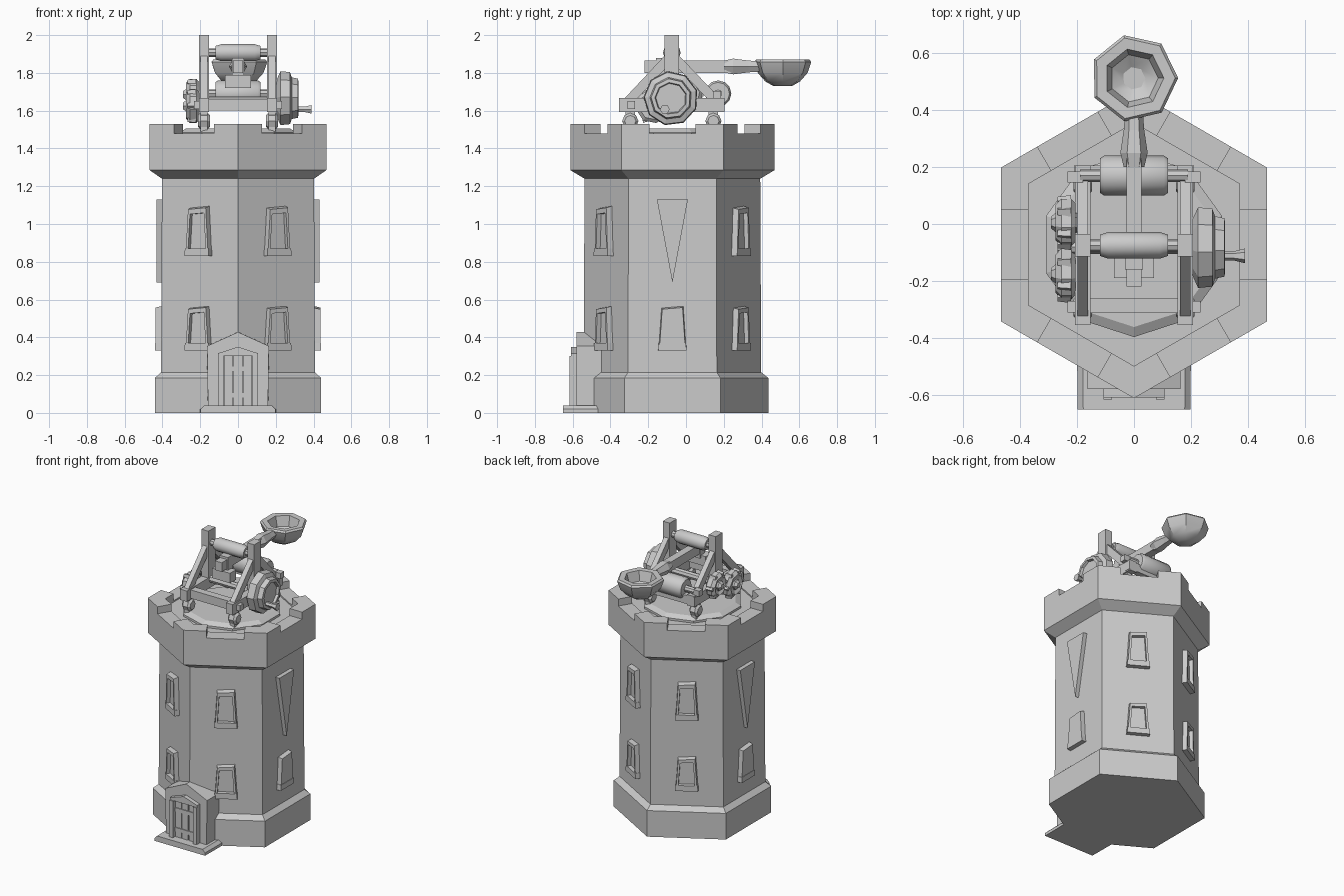
import bpy, bmesh
from math import pi, cos, sin, radians
from mathutils import Matrix, Vector

if "Cube" in bpy.data.objects:
    bpy.data.objects.remove(bpy.data.objects["Cube"])

CY = -0.072                      # tower axis in y
COS30 = cos(pi / 6)
# local x/y/z -> world y/z/x, so local z points out of a wall
OUT = Matrix(((0, 0, 1, 0), (1, 0, 0, 0), (0, 1, 0, 0), (0, 0, 0, 1)))


def finish(name, bm, smooth=None):
    bmesh.ops.recalc_face_normals(bm, faces=bm.faces)
    me = bpy.data.meshes.new(name)
    bm.to_mesh(me)
    bm.free()
    if smooth:
        me.shade_smooth()
        me.set_sharp_from_angle(angle=radians(smooth))
    ob = bpy.data.objects.new(name, me)
    bpy.context.collection.objects.link(ob)
    return ob


def loft(name, profile, n, mat, rot=0.0, smooth=None):
    """Stack n-sided rings (radius, height) along local z and cap both ends."""
    bm = bmesh.new()
    rings = [[bm.verts.new(mat @ Vector((r * cos(rot + 2 * pi * i / n), r * sin(rot + 2 * pi * i / n), z)))
              for i in range(n)] for r, z in profile]
    for a, b in zip(rings, rings[1:]):
        for i in range(n):
            j = (i + 1) % n
            bm.faces.new((a[i], a[j], b[j], b[i]))
    bm.faces.new(rings[0])
    bm.faces.new(rings[-1])
    return finish(name, bm, smooth)


def prism(name, pts, z0, z1, mat=Matrix(), taper=0.0, inset=0.0, recess=0.0):
    """Extrude a 2D outline along local z; the far face may shrink and be recessed."""
    bm = bmesh.new()
    c = sum((Vector(p) for p in pts), Vector((0, 0))) / len(pts)
    rings = []
    layers = [(z0, 0), (z1, taper)]
    if inset:
        layers += [(z1, taper + inset), (z1 - recess, taper + inset)]
    for z, t in layers:
        rings.append([bm.verts.new(mat @ Vector((*(c + (Vector(p) - c) * (1 - t)), z))) for p in pts])
    n = len(pts)
    for a, b in zip(rings, rings[1:]):
        for i in range(n):
            j = (i + 1) % n
            bm.faces.new((a[i], a[j], b[j], b[i]))
    bm.faces.new(rings[0])
    bm.faces.new(rings[-1])
    return finish(name, bm)


def box(name, x, y, z):
    return prism(name, [(x[0], y[0]), (x[1], y[0]), (x[1], y[1]), (x[0], y[1])], z[0], z[1])


def wall(angle, dist):
    return Matrix.Translation((0, CY, 0)) @ Matrix.Rotation(angle, 4, 'Z') @ Matrix.Translation((dist, 0, 0)) @ OUT


def along_x(y, z, side=1):
    m = Matrix.Translation((0, y, z)) @ OUT
    return m if side > 0 else Matrix.Diagonal((-1, 1, 1, 1)) @ m


def brace(name, x, a, b, w, t):
    """Slanted beam in a side plane, from a to b given as (y, z)."""
    a, b = Vector(a), Vector(b)
    d = (b - a).normalized() * w / 2
    s = Vector((-d.y, d.x))
    return prism(name, [a + s, b + s, b - s, a - s], x - t / 2, x + t / 2, OUT)


axis = Matrix.Translation((0, CY, 0))

# Tower shell: plinth, shaft, flared parapet and sunken roof
loft("tower_wall", [(0.508, 0), (0.508, 0.185), (0.47, 0.215), (0.465, 1.24), (0.54, 1.285),
                    (0.54, 1.48), (0.427, 1.48), (0.427, 1.47)], 6, axis, pi / 6)

# Corner merlons
half_gap = 0.122
for k in range(6):
    pts = []
    for r, order in ((0.54, (-1, 0, 1)), (0.427, (1, 0, -1))):
        for s in order:
            ang = pi / 6 + k * pi / 3
            if s == 0:
                pts.append((r * cos(ang), r * sin(ang) + CY))
            else:
                face = ang + s * pi / 6
                n = Vector((cos(face), sin(face)))
                t = Vector((-n.y, n.x)) * -s
                p = n * r * COS30 + t * half_gap
                pts.append((p.x, p.y + CY))
    prism(f"merlon_{k}", pts, 1.47, 1.53)

# Windows with sills on every wall, pennants on the two side walls
for k in range(6):
    side = k % 3 == 0
    m = wall(k * pi / 3, 0.465 * COS30)
    for base in ((0.33,) if side else (0.33, 0.83)):
        h = 0.24 if base < 0.5 else 0.27
        pts = [(-0.076, base), (0.076, base), (0.06, base + h), (-0.06, base + h - 0.01)]
        prism(f"window_{k}", pts, -0.02, 0.033, m, 0.1, 0.2 if not side else 0, 0.025)
        prism(f"window_sill_{k}", [(-0.076, base), (0.076, base), (0.073, base + 0.04), (-0.073, base + 0.04)],
              -0.02, 0.036, m, 0.02)
    if side:
        prism(f"pennant_{k}", [(-0.082, 1.13), (0, 0.69), (0.082, 1.13)], -0.02, 0.03, m)

# Gatehouse at the front corner
front = Matrix.Rotation(-pi / 2, 4, 'Z') @ OUT
prism("gatehouse", [(-0.16, 0), (0.16, 0), (0.165, 0.355), (0, 0.43), (-0.165, 0.355)], 0.40, 0.58, front, 0.01)
prism("door_step", [(-0.2, 0), (0.2, 0), (0.2, 0.02), (0.18, 0.04), (-0.18, 0.04), (-0.2, 0.02)], 0.45, 0.652, front, 0.01)
for s in (-1, 1):
    box("door_post", sorted((s * 0.078, s * 0.107)), (-0.617, -0.56), (0.03, 0.30))
prism("door_lintel", [(-0.107, 0.30), (0.107, 0.30), (0.107, 0.315), (0.0, 0.35), (-0.107, 0.315)], 0.56, 0.61, front)
for i in range(3):
    box("door_plank", (-0.075 + i * 0.052, -0.029 + i * 0.052), (-0.592, -0.56), (0.03, 0.30 + 0.01 * (i == 1)))
for z in (0.08, 0.22):
    box("door_strap", (-0.075, 0.075), (-0.598, -0.58), (z, z + 0.028))

# Turntable
loft("turntable", [(0.325, 1.465), (0.325, 1.485), (0.29, 1.505)], 10, axis, pi / 2)

# Catapult side frames with braces, feet and bolts
for s in (-1, 1):
    x = 0.18 * s
    box("side_beam", (x - 0.027, x + 0.027), (-0.355, 0.205), (1.592, 1.668))
    box("upright", (x - 0.027, x + 0.027), (-0.114, -0.036), (1.64, 2.0))
    brace("front_brace", x, (-0.08, 1.89), (-0.31, 1.645), 0.05, 0.036)
    brace("rear_brace", x, (-0.07, 1.89), (0.165, 1.645), 0.05, 0.036)
    for y in (-0.295, 0.145):
        box("foot_leg", (x - 0.018, x + 0.018), (y - 0.025, y + 0.025), (1.49, 1.60))
        loft("foot_wheel", [(0.03, -0.032), (0.043, -0.018), (0.043, 0.018), (0.03, 0.032)], 8,
             Matrix.Translation((x, 0, 0)) @ along_x(y, 1.545))
    for y, z in ((-0.29, 1.63), (0.165, 1.685)):
        box("bolt_block", sorted((x, s * 0.233)), (y - 0.02, y + 0.02), (z - 0.02, z + 0.02))

# Cross beams
box("front_cross_beam", (-0.16, 0.16), (-0.312, -0.26), (1.60, 1.66))
box("rear_cross_beam", (-0.21, 0.21), (0.165, 0.205), (1.60, 1.66))

# Upper pivot roller and rear winch drum
loft("pivot_axle", [(0.022, -0.17), (0.022, 0.17)], 8, along_x(-0.075, 1.907))
loft("pivot_roller", [(0.037, -0.12), (0.047, -0.09), (0.047, 0.09), (0.037, 0.12)], 10,
     along_x(-0.075, 1.907), smooth=40)
loft("winch_axle", [(0.022, -0.19), (0.022, 0.19)], 8, along_x(0.17, 1.69))
loft("winch_drum", [(0.06, -0.12), (0.07, -0.105), (0.07, 0.105), (0.06, 0.12)], 12,
     along_x(0.17, 1.69), smooth=40)
loft("drive_axle", [(0.025, -0.22), (0.025, 0.22)], 8, along_x(-0.08, 1.65))

# Throwing arm, its counterweight and the spoon
box("throwing_arm", (-0.027, 0.027), (-0.22, 0.24), (1.80, 1.865))
box("arm_hanger", (-0.032, 0.032), (-0.16, -0.11), (1.77, 1.88))
box("counterweight", (-0.07, 0.07), (-0.19, -0.12), (1.72, 1.79))
spoon_neck = Matrix.Translation((0, 0, 1.834)) @ Matrix.Rotation(-pi / 2, 4, 'X')
loft("spoon_handle", [(0.036, 0.20), (0.048, 0.25), (0.036, 0.33), (0.03, 0.41)], 6, spoon_neck)
bowl = Matrix.Translation((0, 0.512, 0))
loft("spoon_bowl", [(0.05, 1.73), (0.095, 1.755), (0.135, 1.80), (0.155, 1.858), (0.145, 1.87),
                    (0.105, 1.868), (0.085, 1.80), (0.04, 1.77)], 7, bowl, 1.8, smooth=35)

# Crank wheel on the right
loft("crank_wheel", [(0.10, 0.205), (0.145, 0.225), (0.14, 0.275), (0.112, 0.285), (0.105, 0.318),
                     (0.085, 0.32), (0.08, 0.303)], 9, along_x(-0.08, 1.665), 0.3)
loft("crank_handle", [(0.016, 0.29), (0.016, 0.35), (0.026, 0.39)], 6, along_x(-0.112, 1.607))

# Two meshing gears on the left
for y, z, r in ((-0.175, 1.625, 0.092), (0.005, 1.685, 0.085)):
    m = along_x(y, z, -1)
    loft("gear_rim", [(r * 0.8, 0.205), (r, 0.22), (r, 0.255), (r * 0.75, 0.275), (r * 0.5, 0.262)], 8, m, 0.2)
    loft("gear_hub", [(0.034, 0.20), (0.034, 0.275), (0.02, 0.292)], 6, m)
    for i in range(6):
        a = i * pi / 3
        loft("gear_tooth", [(0.02, 0.222), (0.014, 0.268)], 4,
             m @ Matrix.Translation((r * 0.9 * cos(a), r * 0.9 * sin(a), 0)), a)
